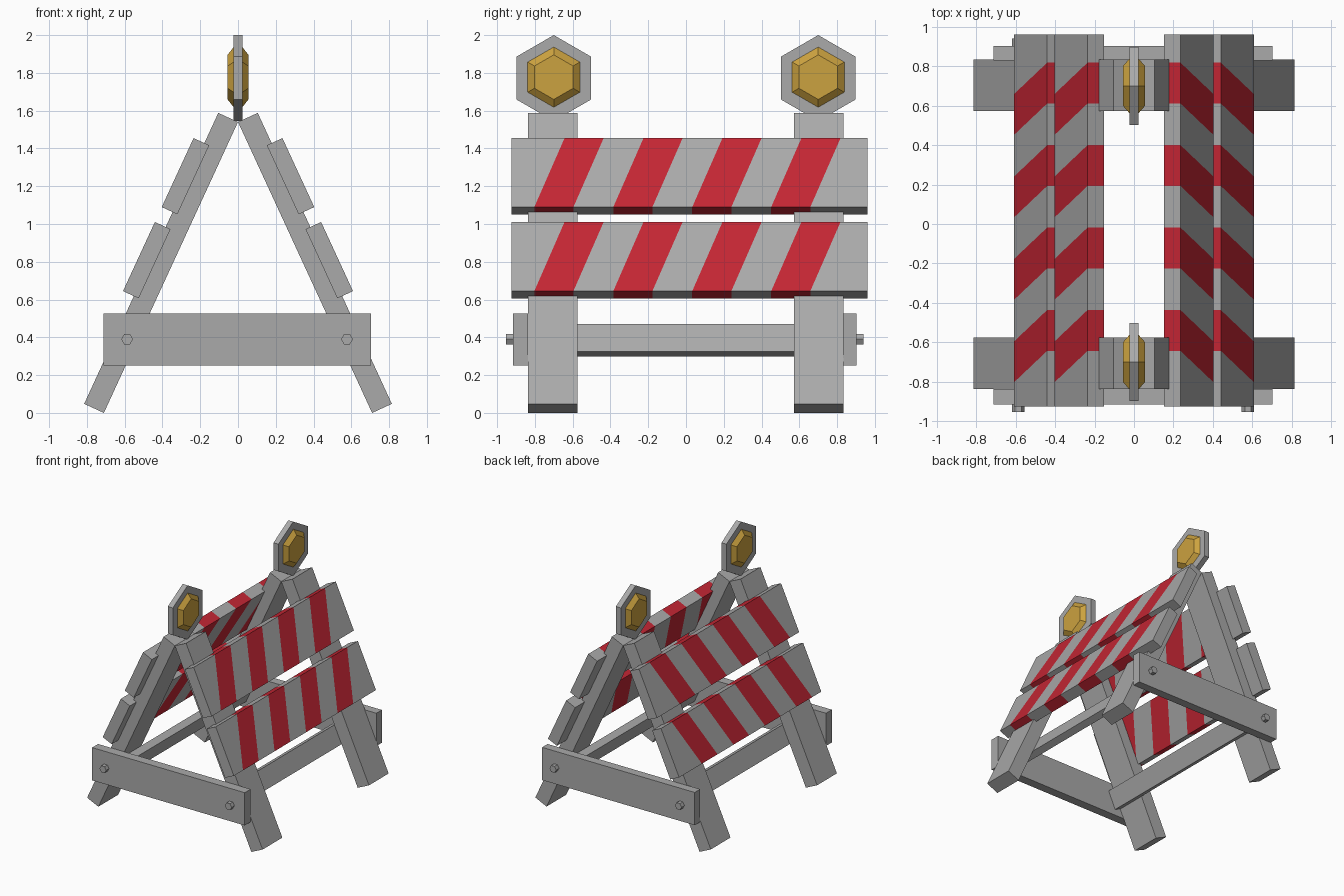
import bpy, bmesh, math
from mathutils import Matrix, Vector

if "Cube" in bpy.data.objects:
    bpy.data.objects.remove(bpy.data.objects["Cube"])


def material(name, rgb):
    m = bpy.data.materials.new(name)
    m.diffuse_color = (*rgb, 1)
    m.use_nodes = True
    m.node_tree.nodes["Principled BSDF"].inputs["Base Color"].default_value = m.diffuse_color
    return m


GREY = material("grey", (0.40, 0.40, 0.40))
RED = material("red", (0.55, 0.019, 0.034))
AMBER = material("amber", (0.60, 0.36, 0.05))

# Sloping frame of one side: s runs down the leg, y along the barrier, n outward
ANGLE = math.atan2(0.71, 1.54)
SN, CS = math.sin(ANGLE), math.cos(ANGLE)
SLOPE = Matrix(((SN, 0, CS, 0), (0, 1, 0, 0), (-CS, 0, SN, 1.54), (0, 0, 0, 1)))


def finish(name, bm, mats, matrix=Matrix()):
    bm.transform(matrix)
    bmesh.ops.recalc_face_normals(bm, faces=bm.faces)
    me = bpy.data.meshes.new(name)
    bm.to_mesh(me)
    bm.free()
    for m in mats:
        me.materials.append(m)
    ob = bpy.data.objects.new(name, me)
    bpy.context.collection.objects.link(ob)
    return ob


def box_mesh(lo, hi):
    lo, hi = Vector(lo), Vector(hi)
    bm = bmesh.new()
    bmesh.ops.create_cube(bm, size=1)
    bm.transform(Matrix.Translation((lo + hi) / 2) @ Matrix.Diagonal((*(hi - lo), 1)))
    return bm


def hex_mesh(r1, r2, depth):
    bm = bmesh.new()
    bmesh.ops.create_cone(bm, cap_ends=True, segments=6, radius1=r1, radius2=r2, depth=depth)
    return bm


# Striped board: box cut by slanted planes, every second band red
FIRST, PITCH, WIDTH, LEAN = -0.643, 0.418, 0.207, 0.16


def striped_board(name, s0, s1, matrix):
    bm = box_mesh((s0, -0.924, 0.087), (s1, 0.96, 0.178))
    k = LEAN / (s1 - s0)
    for i in range(4):
        for edge in (0, WIDTH):
            bmesh.ops.bisect_plane(
                bm, geom=bm.verts[:] + bm.edges[:] + bm.faces[:],
                plane_co=(s0, FIRST + i * PITCH + edge, 0), plane_no=(k, 1, 0))
    for f in bm.faces:
        c = f.calc_center_median()
        t = c.y + k * (c.x - s0) - FIRST
        if abs(f.normal.y) < 0.9 and 0 < t < 4 * PITCH and t % PITCH < WIDTH:
            f.material_index = 1
    finish(name, bm, [GREY, RED], matrix)


for side, sx in (("right", 1), ("left", -1)):
    m = Matrix.Diagonal((sx, 1, 1, 1)) @ SLOPE
    # Legs
    for end, y0, y1 in (("front", -0.837, -0.575), ("back", 0.573, 0.834)):
        finish(f"{end}_{side}_leg", box_mesh((0, y0, 0), (1.696, y1, 0.115)), [GREY], m)
    # Long rail on the inside of the legs
    finish(f"{side}_rail", box_mesh((1.178, -0.835, -0.06), (1.338, 0.833, 0)), [GREY], m)
    # Boards
    striped_board(f"{side}_upper_board", 0.176, 0.578, m)
    striped_board(f"{side}_lower_board", 0.665, 1.068, m)

for end, y0, y1, yb in (("front", -0.915, -0.837, -0.953), ("back", 0.83, 0.903, 0.941)):
    # Cross bars and their bolts
    finish(f"{end}_cross_bar", box_mesh((-0.713, y0, 0.25), (0.703, y1, 0.525)), [GREY])
    inner = y0 if yb > 0 else y1
    for x in (-0.587, 0.577):
        bm = hex_mesh(0.031, 0.031, abs(yb - inner))
        bm.transform(Matrix.Rotation(math.pi / 6, 4, 'Z'))
        # turn so that the corners point sideways
        bm.transform(Matrix.Rotation(math.pi / 2, 4, 'X') @ Matrix.Rotation(math.pi / 3, 4, 'Z'))
        corner = max(v.co.x for v in bm.verts)
        if corner < 0.03:
            bm.transform(Matrix.Rotation(math.pi / 6, 4, 'Y'))
        finish(f"{end}_bolt", bm, [GREY], Matrix.Translation((x, (yb + inner) / 2, 0.39)))

    # Warning lamp: hexagonal plate with a bevelled lens on both faces
    y = math.copysign(0.70, yb)
    place = Matrix.Translation((0, y, 1.7725))

    def facing(sx, bm):
        bm.transform(Matrix.Rotation(sx * math.pi / 2, 4, 'Y'))
        top = max(v.co.z for v in bm.verts)
        width = max(v.co.y for v in bm.verts)
        if width > top:  # point upward
            bm.transform(Matrix.Rotation(math.pi / 6, 4, 'X'))
        return bm

    finish(f"{end}_lamp_plate", facing(1, hex_mesh(0.2275, 0.2275, 0.046)), [GREY], place)
    for sx in (1, -1):
        finish(f"{end}_lamp_lens", facing(sx, hex_mesh(0.162, 0.118, 0.034)), [AMBER],
               Matrix.Translation((sx * 0.038, 0, 0.005)) @ place)
